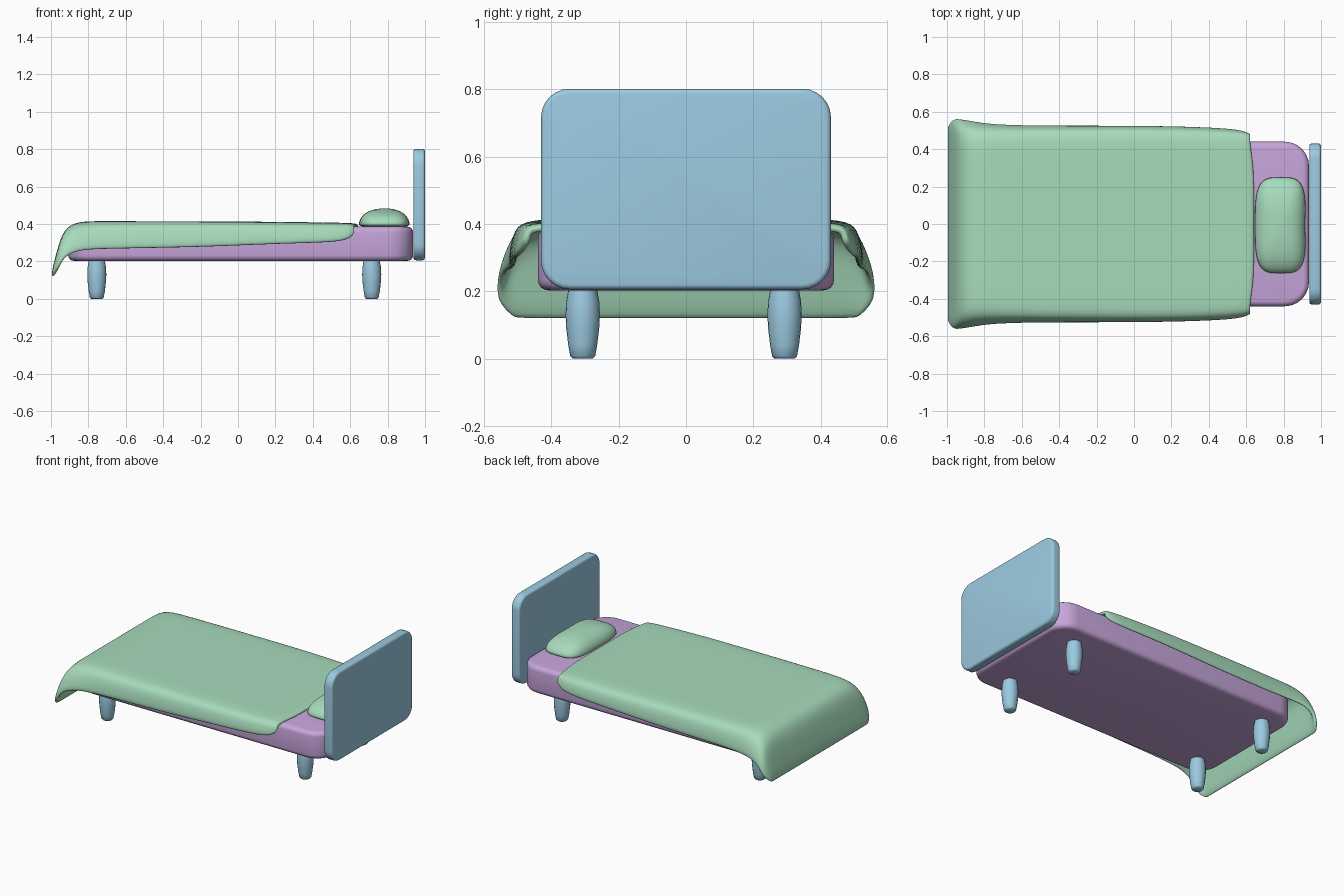
import bpy, bmesh, math
from mathutils import Matrix, Vector

if "Cube" in bpy.data.objects:
    bpy.data.objects.remove(bpy.data.objects["Cube"])


def make_material(name, rgb):
    mat = bpy.data.materials.new(name)
    mat.use_nodes = True
    mat.diffuse_color = (*rgb, 1)
    mat.node_tree.nodes["Principled BSDF"].inputs["Base Color"].default_value = (*rgb, 1)
    return mat


green = make_material("soft green", (0.39, 0.71, 0.50))
blue = make_material("pale blue", (0.33, 0.59, 0.75))
lilac = make_material("lilac", (0.57, 0.38, 0.71))


def finish(name, bm, mat, angle=50):
    bmesh.ops.recalc_face_normals(bm, faces=bm.faces)
    mesh = bpy.data.meshes.new(name)
    bm.to_mesh(mesh)
    bm.free()
    obj = bpy.data.objects.new(name, mesh)
    bpy.context.collection.objects.link(obj)
    mesh.materials.append(mat)
    bpy.ops.object.select_all(action='DESELECT')
    obj.select_set(True)
    bpy.context.view_layer.objects.active = obj
    bpy.ops.object.shade_smooth_by_angle(angle=math.radians(angle))
    return obj


def rounded_slab(name, half_u, half_v, radius, depth, bevel, matrix, mat):
    """Rounded rectangle, extruded along its normal and with softened rims."""
    bm = bmesh.new()
    outline, steps = [], 6
    corners = [(1, 1), (-1, 1), (-1, -1), (1, -1)]
    for i, (su, sv) in enumerate(corners):
        for k in range(steps + 1):
            a = math.pi / 2 * (i + k / steps)
            outline.append(bm.verts.new((su * (half_u - radius) + radius * math.cos(a),
                                         sv * (half_v - radius) + radius * math.sin(a), 0)))
    base = bm.faces.new(outline)
    top = bmesh.ops.extrude_face_region(bm, geom=[base])
    moved = [g for g in top["geom"] if isinstance(g, bmesh.types.BMVert)]
    bmesh.ops.translate(bm, verts=moved, vec=(0, 0, depth))
    bmesh.ops.recalc_face_normals(bm, faces=bm.faces)
    rims = [e for e in bm.edges if e.calc_face_angle(0) > math.radians(60)]
    bmesh.ops.bevel(bm, geom=rims, offset=bevel, segments=4, profile=0.5, affect='EDGES')
    bmesh.ops.transform(bm, matrix=matrix, verts=bm.verts)
    return finish(name, bm, mat)


# Mattress
rounded_slab("mattress", 0.922, 0.44, 0.13, 0.183, 0.03,
             Matrix.Translation((0.014, 0, 0.203)), lilac)

# Headboard, stood upright across the bed
upright = Matrix.Translation((0.937, 0, 0.504)) @ Matrix(
    ((0, 0, 1, 0), (1, 0, 0, 0), (0, 1, 0, 0), (0, 0, 0, 1)))
rounded_slab("headboard", 0.431, 0.298, 0.085, 0.063, 0.015, upright, blue)


# Turned legs
def leg(name, x, y):
    profile = [(0.03, 0), (0.037, 0.007), (0.043, 0.04), (0.049, 0.09),
               (0.051, 0.13), (0.049, 0.17), (0.042, 0.21)]
    sides = 20
    bm = bmesh.new()
    rings = [[bm.verts.new((x + r * math.cos(2 * math.pi * i / sides),
                            y + r * math.sin(2 * math.pi * i / sides), z))
              for i in range(sides)] for r, z in profile]
    for low, high in zip(rings, rings[1:]):
        for i in range(sides):
            j = (i + 1) % sides
            bm.faces.new((low[i], low[j], high[j], high[i]))
    bm.faces.new(rings[0])
    bm.faces.new(rings[-1])
    finish(name, bm, blue)


for end, x in (("foot", -0.755), ("head", 0.715)):
    for side, y in (("left" if end == "" else "back", 0.293), ("front", -0.307)):
        leg(f"{end}_{side}_leg", x, y)


# Pillow: squarish plan, domed top and flattened underside
def soft_power(value, power):
    return math.copysign(abs(value) ** power, value)


bm = bmesh.new()
bmesh.ops.create_uvsphere(bm, u_segments=40, v_segments=20, radius=1)
for v in bm.verts:
    flat = math.hypot(v.co.x, v.co.y)
    c, s = (v.co.x / flat, v.co.y / flat) if flat > 1e-6 else (0, 0)
    spread = flat ** 0.85
    px, py = soft_power(c, 0.55) * spread, soft_power(s, 0.55) * spread
    waist = 1 - 0.06 * (1 - abs(py)) * (px > 0)
    height = 0.085 if v.co.z > 0 else 0.02
    v.co = Vector((0.785 + 0.138 * px * waist, -0.007 + 0.257 * py, 0.398 + height * v.co.z))
finish("pillow", bm, green, 80)

# Blanket: cross-sections from head to foot
# (x, top height, top half width, hem half width, hem height)
stations = [(0.645, 0.397, 0.455, 0.485, 0.35),
            (0.62, 0.405, 0.465, 0.495, 0.325),
            (0.54, 0.407, 0.475, 0.515, 0.302),
            (0.2, 0.412, 0.49, 0.528, 0.295),
            (-0.2, 0.414, 0.49, 0.53, 0.275),
            (-0.72, 0.415, 0.485, 0.53, 0.268),
            (-0.86, 0.416, 0.46, 0.556, 0.262),
            (-0.935, 0.372, 0.465, 0.567, 0.225),
            (-0.97, 0.25, 0.50, 0.567, 0.17),
            (-1.004, 0.118, 0.45, 0.515, 0.125)]
bm = bmesh.new()
rows = []
for x, top, wide, hem, low in stations:
    half = [(wide * f, top) for f in (0.3, 0.65, 0.92)]
    half += [(wide + 0.4 * (hem - wide), top + 0.12 * (low - top)),
             (wide + 0.8 * (hem - wide), top + 0.55 * (low - top)), (hem, low)]
    section = [(-y, z) for y, z in reversed(half)] + [(0, top)] + half
    rows.append([bm.verts.new((x - 0.02 * (abs(y) > 0.4 and x > 0.6), y, z))
                 for y, z in section])
for a, b in zip(rows, rows[1:]):
    for i in range(len(a) - 1):
        bm.faces.new((a[i], a[i + 1], b[i + 1], b[i]))
blanket = finish("blanket", bm, green, 180)
# Thicken towards the mattress, whichever way the sheet faces
facing_up = sum(p.normal.z * p.area for p in blanket.data.polygons) > 0
thick = blanket.modifiers.new("thickness", 'SOLIDIFY')
thick.thickness = 0.024
thick.offset = -1 if facing_up else 1
soft = blanket.modifiers.new("softness", 'SUBSURF')
soft.levels = soft.render_levels = 2
